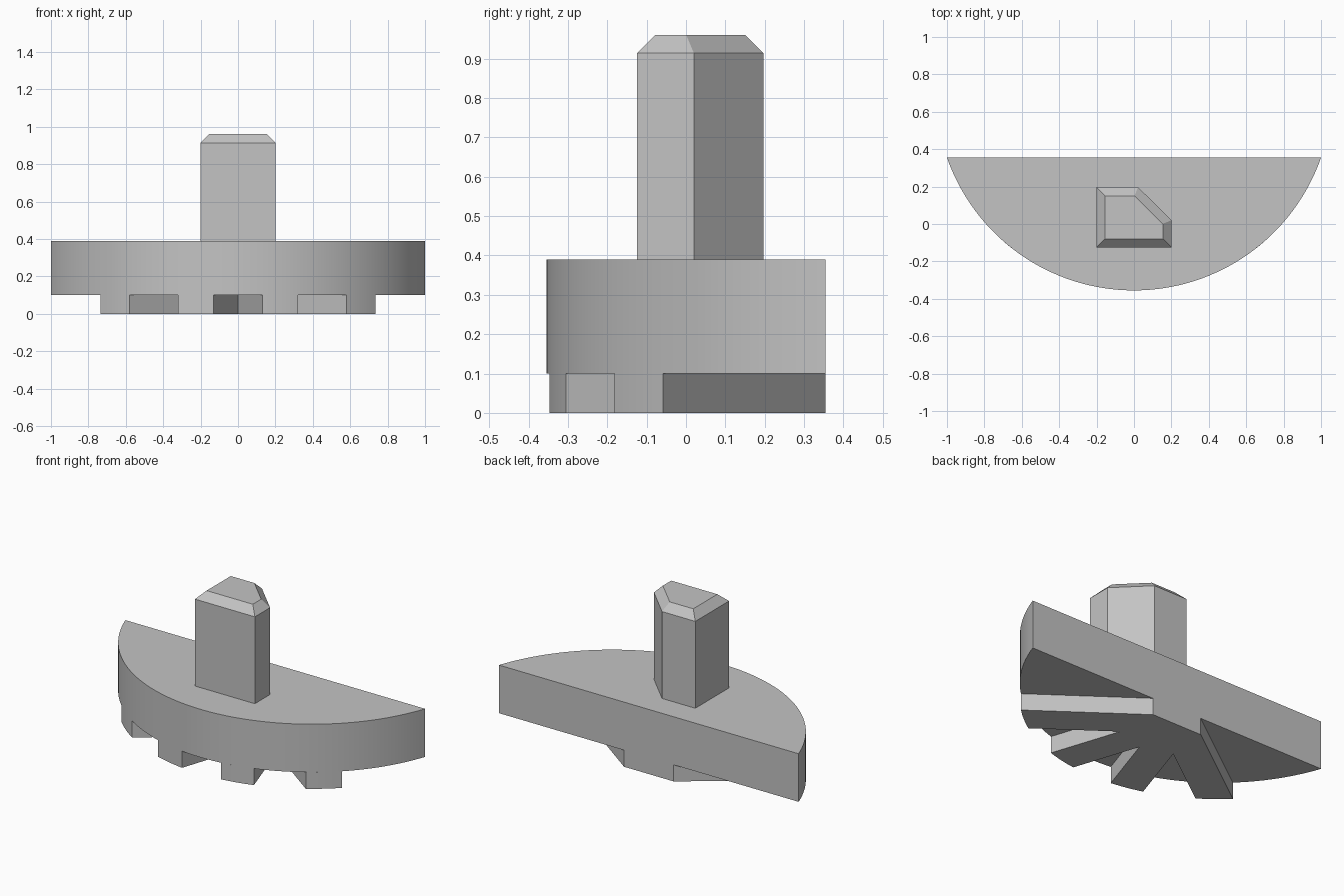
import bpy, bmesh, math

cube = bpy.data.objects.get("Cube")
if cube:
    bpy.data.objects.remove(cube, do_unlink=True)

GREY = (0.55, 0.55, 0.55, 1.0)
grey = bpy.data.materials.new("plain grey")
grey.use_nodes = True
grey.diffuse_color = GREY
grey.node_tree.nodes["Principled BSDF"].inputs["Base Color"].default_value = GREY

BACK = 0.355                                # flat rear edge of the plate
RADIUS = (1 + (2 * BACK) ** 2) / (4 * BACK)  # arc through both ends and the front
CENTRE_Y = RADIUS - BACK


def rim(x):
    """Point on the front arc at a given x."""
    return (x, CENTRE_Y - math.sqrt(RADIUS ** 2 - x * x))


def arc(x0, x1, steps):
    """Evenly spaced points along the front arc, from x0 to x1."""
    a0, a1 = (math.asin(x / RADIUS) for x in (x0, x1))
    return [rim(RADIUS * math.sin(a0 + (a1 - a0) * i / steps)) for i in range(steps + 1)]


def prism(name, outline, z0, z1, bevel=0):
    """Extrude an outline upward, with an optional sloped top border."""
    bm = bmesh.new()
    base = bm.faces.new([bm.verts.new((x, y, z0)) for x, y in outline])
    ext = bmesh.ops.extrude_face_region(bm, geom=[base], use_keep_orig=True)
    top = [v for v in ext["geom"] if isinstance(v, bmesh.types.BMVert)]
    bmesh.ops.translate(bm, verts=top, vec=(0, 0, z1 - z0))
    bmesh.ops.recalc_face_normals(bm, faces=bm.faces)
    if bevel:
        cap = max(bm.faces, key=lambda f: f.calc_center_median().z)
        bmesh.ops.inset_region(bm, faces=[cap], thickness=bevel, use_even_offset=True)
        bmesh.ops.translate(bm, verts=cap.verts, vec=(0, 0, bevel))
    mesh = bpy.data.meshes.new(name)
    bm.to_mesh(mesh)
    bm.free()
    obj = bpy.data.objects.new(name, mesh)
    bpy.context.collection.objects.link(obj)
    mesh.materials.append(grey)
    return obj


def smooth(obj):
    bpy.ops.object.select_all(action="DESELECT")
    obj.select_set(True)
    bpy.context.view_layer.objects.active = obj
    bpy.ops.object.shade_smooth_by_angle(angle=math.radians(25))


# Main plate: a circle segment with a flat rear
smooth(prism("plate", arc(-1, 1, 64), 0.10, 0.39))

# Four fanned teeth underneath, split by three wedge grooves
half = [(0.165, BACK)] + arc(0.735, 0.58, 6) + [(0.184, 0.105)] + arc(0.32, 0.13, 6)
mirrored = [(-x, y) for x, y in reversed(half)]
smooth(prism("teeth", half + [(0, 0.045)] + mirrored, 0, 0.10))

# Upright pin with one cut corner and a sloped top border
pin = [(-0.2, -0.125), (0.2, -0.125), (0.2, 0.02), (0.022, 0.197), (-0.2, 0.197)]
prism("pin", pin, 0.39, 0.914, bevel=0.046)
